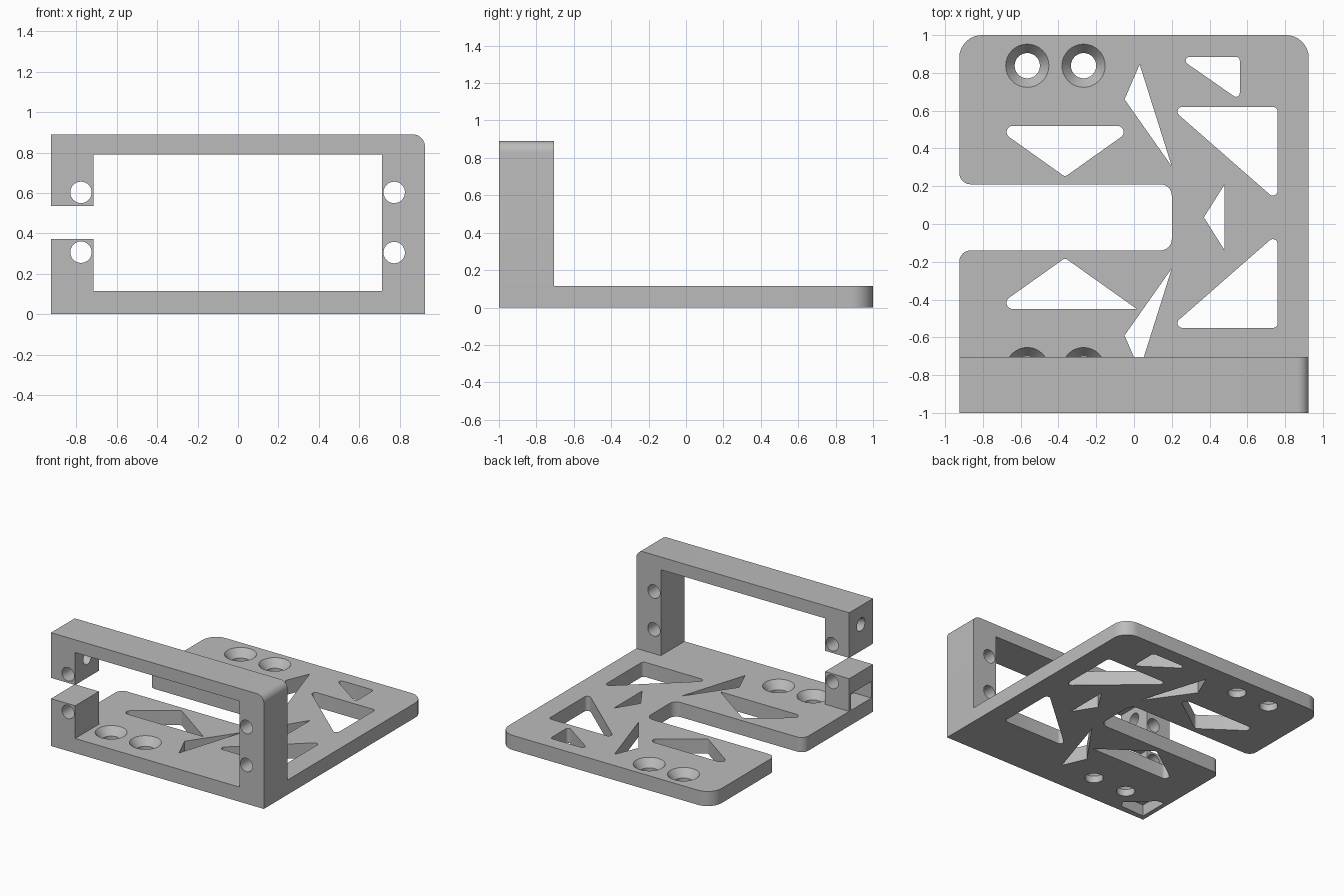
import bpy, bmesh, math
from mathutils import Vector, Matrix

default = bpy.data.objects.get("Cube")
if default:
    bpy.data.objects.remove(default, do_unlink=True)

grey = bpy.data.materials.new("plain grey")
grey.use_nodes = True
colour = (0.5, 0.5, 0.5, 1)
grey.diffuse_color = colour
grey.node_tree.nodes["Principled BSDF"].inputs["Base Color"].default_value = colour

W, T, H = 0.925, 0.115, 0.89      # half width, plate thickness, height
MID = 0.035                       # mirror line of the plate pattern
BACK = -0.705                     # rear of the upright frame


def fillet(corners, steps=8):
    """Round each (x, y, radius) corner of a polygon."""
    out = []
    for i, (x, y, r) in enumerate(corners):
        p = Vector((x, y))
        if not r:
            out.append(p)
            continue
        a = (Vector(corners[i - 1][:2]) - p).normalized()
        b = (Vector(corners[(i + 1) % len(corners)][:2]) - p).normalized()
        half = a.angle(b) / 2
        centre = p + (a + b).normalized() * r / math.sin(half)
        start = p + a * r / math.tan(half) - centre
        end = p + b * r / math.tan(half) - centre
        sweep = start.angle_signed(end)
        for k in range(steps + 1):
            out.append(centre + Matrix.Rotation(-sweep * k / steps, 2) @ start)
    return out


def circle(x, y, r, n=32):
    return [Vector((x + r * math.cos(math.tau * k / n), y + r * math.sin(math.tau * k / n)))
            for k in range(n)]


def rect(x0, x1, y0, y1):
    return [Vector(p) for p in ((x0, y0), (x1, y0), (x1, y1), (x0, y1))]


def prism(bm, points, lo, hi, upright=False):
    """Extrude a polygon along z, or along y when upright."""
    def place(p, d):
        return (p.x, d, p.y) if upright else (p.x, p.y, d)
    low = [bm.verts.new(place(p, lo)) for p in points]
    high = [bm.verts.new(place(p, hi)) for p in points]
    faces = [bm.faces.new(low), bm.faces.new(high)]
    n = len(points)
    for i in range(n):
        j = (i + 1) % n
        faces.append(bm.faces.new((low[i], low[j], high[j], high[i])))
    bmesh.ops.recalc_face_normals(bm, faces=faces)


def finish(bm, name):
    mesh = bpy.data.meshes.new(name)
    bm.to_mesh(mesh)
    bm.free()
    mesh.materials.append(grey)
    obj = bpy.data.objects.new(name, mesh)
    bpy.context.collection.objects.link(obj)
    return obj


def cut(obj, *cutters):
    bpy.context.view_layer.objects.active = obj
    for cutter in cutters:
        mod = obj.modifiers.new("cut", "BOOLEAN")
        mod.operation, mod.solver, mod.object = "DIFFERENCE", "EXACT", cutter
        bpy.ops.object.modifier_apply(modifier=mod.name)
        bpy.data.objects.remove(cutter, do_unlink=True)


def smooth(obj):
    bpy.ops.object.select_all(action="DESELECT")
    obj.select_set(True)
    bpy.context.view_layer.objects.active = obj
    bpy.ops.object.shade_smooth_by_angle(angle=math.radians(30))


# Base plate with the open slot on its right side
bm = bmesh.new()
prism(bm, fillet([(-W, -1, 0), (W, -1, 0), (W, 1, 0.12), (-W, 1, 0.12),
                  (-W, 0.21, 0.06), (0.2, 0.21, 0.06),
                  (0.2, -0.14, 0.06), (-W, -0.14, 0.06)]), 0, T)
base_plate = finish(bm, "base_plate")

# Triangular lightening windows, mirrored about the slot
bm = bmesh.new()
wide = [(-0.745, 0.52, 0.033), (0.015, 0.52, 0.033), (-0.365, 0.25, 0.02)]
wide_front = [(-0.745, 0.52, 0.033), (0.015, 0.52, 0), (-0.365, 0.25, 0.02)]
sliver = [(0.03, 0.845, 0), (-0.05, 0.66, 0), (0.2, 0.305, 0)]
large = [(0.189, 0.62, 0.025), (0.76, 0.62, 0.025), (0.76, 0.12, 0.025)]
small = [(0.23, 0.885, 0.02), (0.56, 0.885, 0.02), (0.56, 0.655, 0.02)]
arrow = [(0.48, 0.21, 0), (0.37, MID, 0), (0.48, -0.14, 0)]
for tri in (wide, sliver, large, small, arrow):
    prism(bm, fillet(tri), -0.1, 0.3)
for tri in (wide_front, sliver, large):
    prism(bm, fillet([(x, 2 * MID - y, r) for x, y, r in tri]), -0.1, 0.3)

# Screw holes and their countersinks
sinks = bmesh.new()
for x in (-0.565, -0.267):
    for y in (0.838, -0.768):
        prism(bm, circle(x, y, 0.067), -0.1, 0.3)
        bmesh.ops.create_cone(sinks, cap_ends=True, segments=32, radius1=0.06, radius2=0.13,
                              depth=0.09, matrix=Matrix.Translation((x, y, T - 0.025)))

# Shallow pocket under the front right corner
prism(bm, [Vector(p) for p in ((-0.89, -0.96), (-0.68, -0.95), (-0.65, -0.9),
                               (-0.83, -0.73), (-0.89, -0.72))], -0.1, 0.09)
cut(base_plate, finish(bm, "windows"), finish(sinks, "countersinks"))

# Upright frame: left post, top bar and the hanging right stub
bm = bmesh.new()
prism(bm, fillet([(W, T, 0), (W, H, 0.06), (-W, H, 0), (-W, 0.535, 0), (-0.715, 0.535, 0),
                  (-0.715, 0.79, 0), (0.712, 0.79, 0), (0.712, T, 0)]), -1, BACK, True)
upright_frame = finish(bm, "upright_frame")

# Lower right post below the gap
bm = bmesh.new()
prism(bm, rect(-W, -0.715, T, 0.372), -1, BACK, True)
lower_post = finish(bm, "lower_post")

# Mounting holes running front to back
bm = bmesh.new()
for x, z in ((-0.777, 0.603), (0.773, 0.603), (0.773, 0.305)):
    prism(bm, circle(x, z, 0.053), -1.1, -0.6, True)
cross = bmesh.new()               # slanted cross hole in the hanging stub
bmesh.ops.create_cone(cross, cap_ends=True, segments=32, radius1=0.05, radius2=0.05, depth=0.36,
                      matrix=Matrix.Translation((-0.82, -0.85, 0.717))
                      @ Matrix.Rotation(math.radians(-76), 4, "Y"))
cut(upright_frame, finish(bm, "frame_holes"), finish(cross, "cross_hole"))

bm = bmesh.new()
prism(bm, circle(-0.777, 0.307, 0.053), -1.1, -0.6, True)
slot = bmesh.new()                # side pocket
prism(slot, rect(-1, -0.77, -0.98, -0.725), 0.05, 0.245)
cut(lower_post, finish(bm, "post_hole"), finish(slot, "side_pocket"))

for part in (base_plate, upright_frame, lower_post):
    smooth(part)
